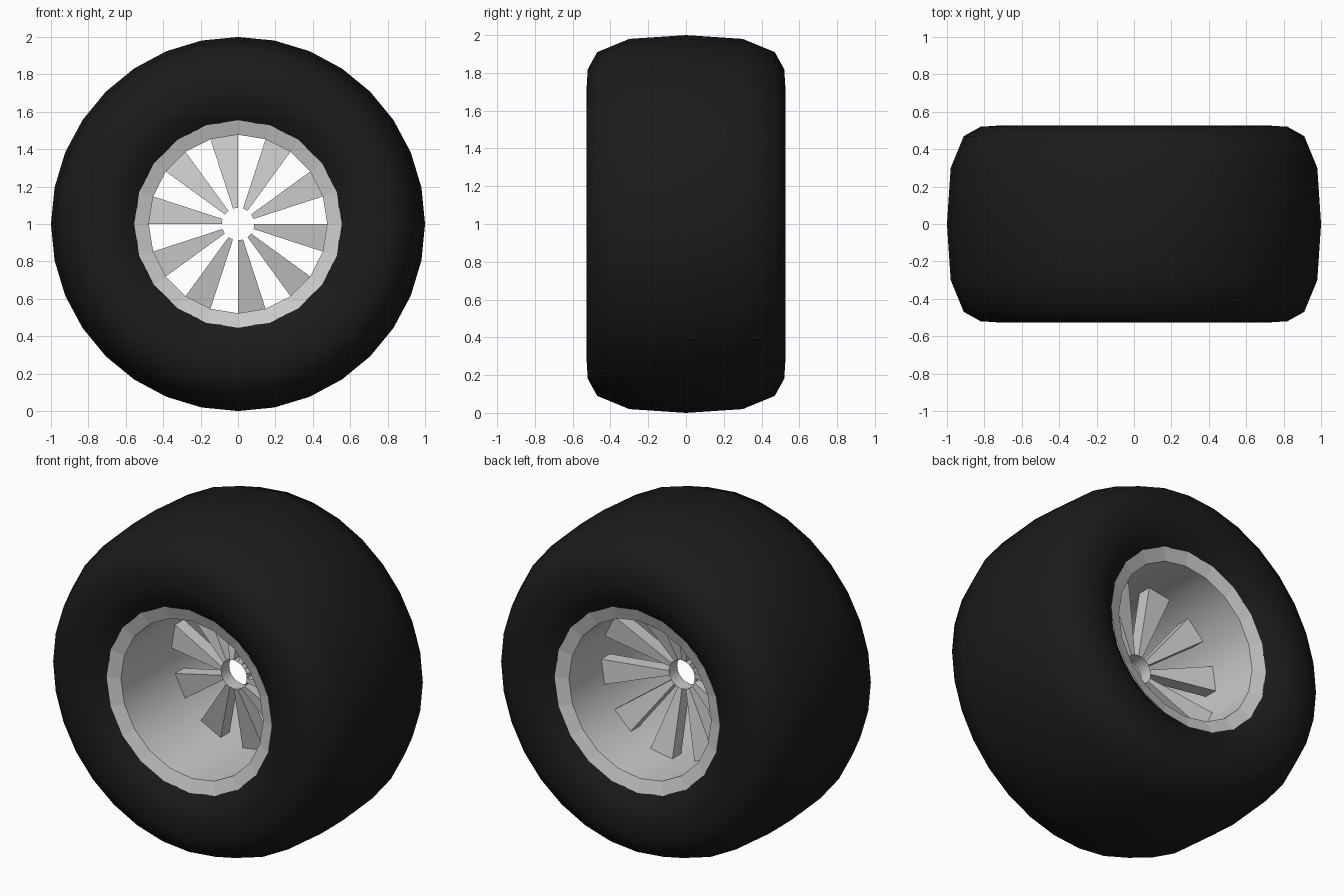
import bpy, bmesh
from math import sin, cos, tau

if "Cube" in bpy.data.objects:
    bpy.data.objects.remove(bpy.data.objects["Cube"])

CENTRE_Z = 1.0


def ring_point(radius, y, angle):
    return (radius * cos(angle), y, CENTRE_Z + radius * sin(angle))


def finish(name, bm, material=None):
    mesh = bpy.data.meshes.new(name)
    bm.to_mesh(mesh)
    bm.free()
    if material:
        mesh.materials.append(material)
    obj = bpy.data.objects.new(name, mesh)
    bpy.context.collection.objects.link(obj)
    return obj


def lathe(name, profile, sides, flat_bands=(), inward=False, material=None):
    """Spin a (y, radius) profile around the axle; bands listed stay flat."""
    bm = bmesh.new()
    rings = [[bm.verts.new(ring_point(r, y, tau * i / sides)) for i in range(sides)]
             for y, r in profile]
    for band, (a, b) in enumerate(zip(rings, rings[1:])):
        for i in range(sides):
            j = (i + 1) % sides
            quad = [a[i], b[i], b[j], a[j]]
            face = bm.faces.new(quad if inward else quad[::-1])
            face.smooth = band not in flat_bands
    return finish(name, bm, material)


rubber = bpy.data.materials.new("rubber")
rubber.diffuse_color = (0.011, 0.011, 0.011, 1)
rubber.use_nodes = True
rubber.node_tree.nodes["Principled BSDF"].inputs["Base Color"].default_value = rubber.diffuse_color

# Tyre: mirrored half profile from the tread centre to the bead
half = [(0.30, 0.98), (0.47, 0.91), (0.52, 0.82), (0.527, 0.71), (0.51, 0.62), (0.44, 0.53)]
tyre_profile = [(-y, r) for y, r in reversed(half)] + [(0, 1.0)] + half
lathe("tyre", tyre_profile, 32, material=rubber)

# Rim: faceted bevelled lips at both ends, smooth barrel between them
rim_profile = [(-0.465, 0.555), (-0.44, 0.477), (0.045, 0.477), (0.13, 0.477),
               (0.44, 0.477), (0.465, 0.555)]
lathe("rim", rim_profile, 20, flat_bands=(0, 4), inward=True)

# Hub: short thin tube around the axle hole
lathe("hub", [(-0.04, 0.087), (0.04, 0.087)], 20, inward=True)

# Spokes: ten dished wedges, each one side of a twenty-sided ring wide
bm = bmesh.new()
for k in range(10):
    a0 = tau * (2 * k + 1) / 20
    a1 = a0 + tau / 20
    section = [(0.087, -0.04), (0.477, 0.045), (0.477, 0.13), (0.087, 0.04)]
    left = [bm.verts.new(ring_point(r, y, a0)) for r, y in section]
    right = [bm.verts.new(ring_point(r, y, a1)) for r, y in section]
    bm.faces.new(left)
    bm.faces.new(right[::-1])
    for i in (0, 2):
        bm.faces.new([left[i], right[i], right[i + 1], left[i + 1]])
bmesh.ops.recalc_face_normals(bm, faces=bm.faces)
finish("spokes", bm)
